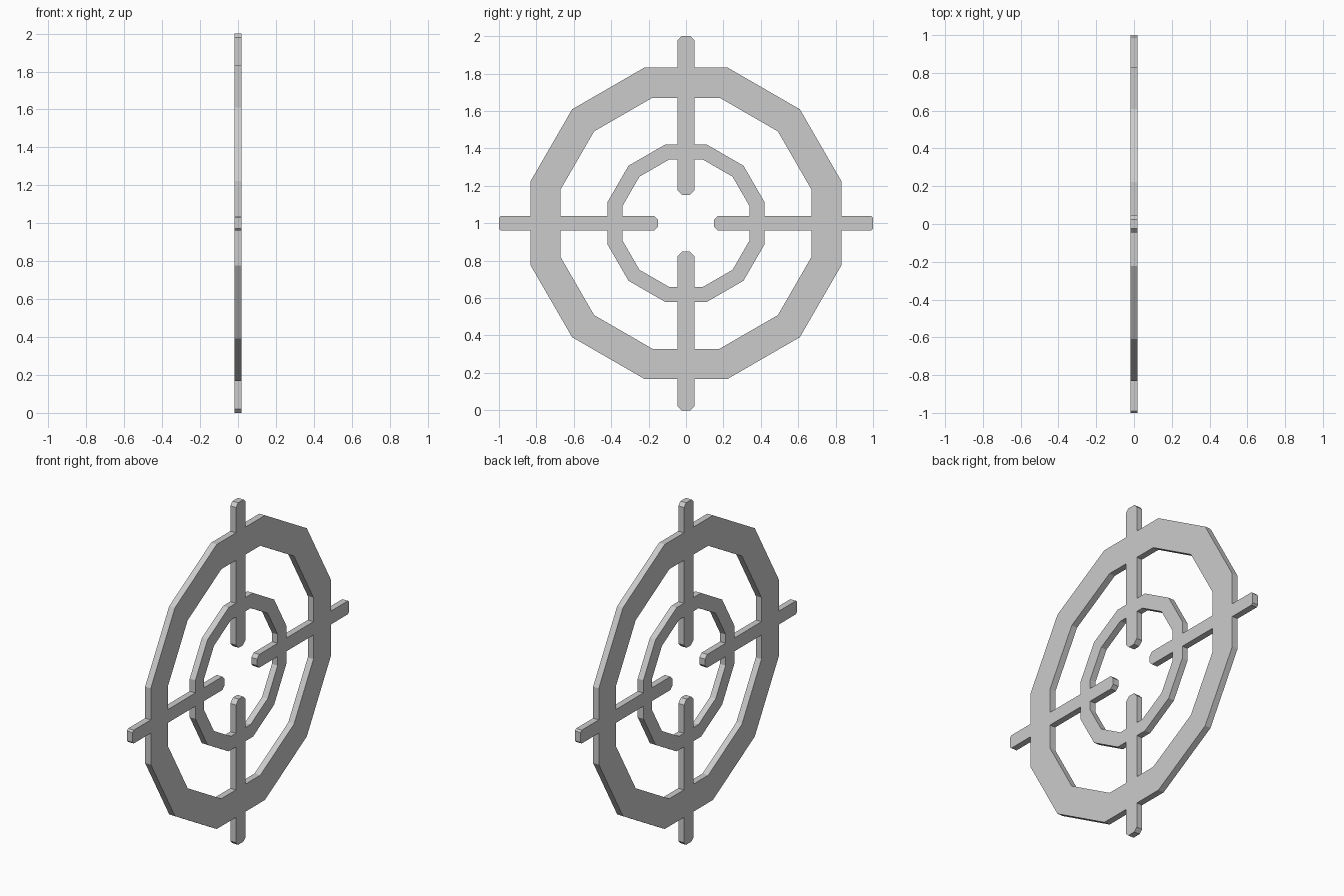
import bpy, bmesh
from math import sin, cos, pi

if "Cube" in bpy.data.objects:
    bpy.data.objects.remove(bpy.data.objects["Cube"])

HALF = 0.0185   # half thickness along x
CZ = 1.0        # height of the centre


def plate(name, faces):
    """Solid plate from flat (y, z) polygons around the centre."""
    bm = bmesh.new()
    for poly in faces:
        bm.faces.new([bm.verts.new((-HALF, y, z + CZ)) for y, z in poly])
    bmesh.ops.remove_doubles(bm, verts=bm.verts[:], dist=1e-5)
    # merge the segments into a clean solid
    ext = bmesh.ops.extrude_face_region(bm, geom=bm.faces[:], use_keep_orig=True)
    moved = [g for g in ext["geom"] if isinstance(g, bmesh.types.BMVert)]
    bmesh.ops.translate(bm, verts=moved, vec=(2 * HALF, 0, 0))
    bmesh.ops.recalc_face_normals(bm, faces=bm.faces[:])
    me = bpy.data.meshes.new(name)
    bm.to_mesh(me)
    bm.free()
    ob = bpy.data.objects.new(name, me)
    bpy.context.collection.objects.link(ob)
    return ob


def ring(name, a_out, a_in, n=12):
    """Flat-topped n-sided ring given by its outer and inner apothems."""
    def pt(a, i):
        r, t = a / cos(pi / n), (i + 0.5) * 2 * pi / n
        return r * cos(t), r * sin(t)
    return plate(name, [[pt(a_out, i), pt(a_out, i + 1), pt(a_in, i + 1), pt(a_in, i)]
                        for i in range(n)])


def bar(name, turn, w, c_in, c_out, r0=0.15, r1=1.0):
    """Radial bar with clipped corners, turned in quarter steps."""
    pts = [(r0, c_in - w), (r0 + c_in, -w), (r1 - c_out, -w), (r1, c_out - w),
           (r1, w - c_out), (r1 - c_out, w), (r0 + c_in, w), (r0, w - c_in)]
    for _ in range(turn):
        pts = [(-v, u) for u, v in pts]
    return plate(name, [pts])


# Two rings
reticle = ring("crosshair_target", 0.832, 0.671)
parts = [ring("inner_ring", 0.42, 0.34)]
# Four bars: slimmer sideways, wider up and down
for q in range(4):
    if q % 2:
        parts.append(bar("upright_bar", q, 0.045, 0.025, 0.02))
    else:
        parts.append(bar("side_bar", q, 0.039, 0.02, 0.01))

# Fuse everything into one flush plate
bpy.context.view_layer.objects.active = reticle
for p in parts[1:] + parts[:1]:
    mod = reticle.modifiers.new("union", 'BOOLEAN')
    mod.operation = 'UNION'
    mod.solver = 'EXACT'
    mod.object = p
    bpy.ops.object.modifier_apply(modifier=mod.name)
    bpy.data.objects.remove(p)
